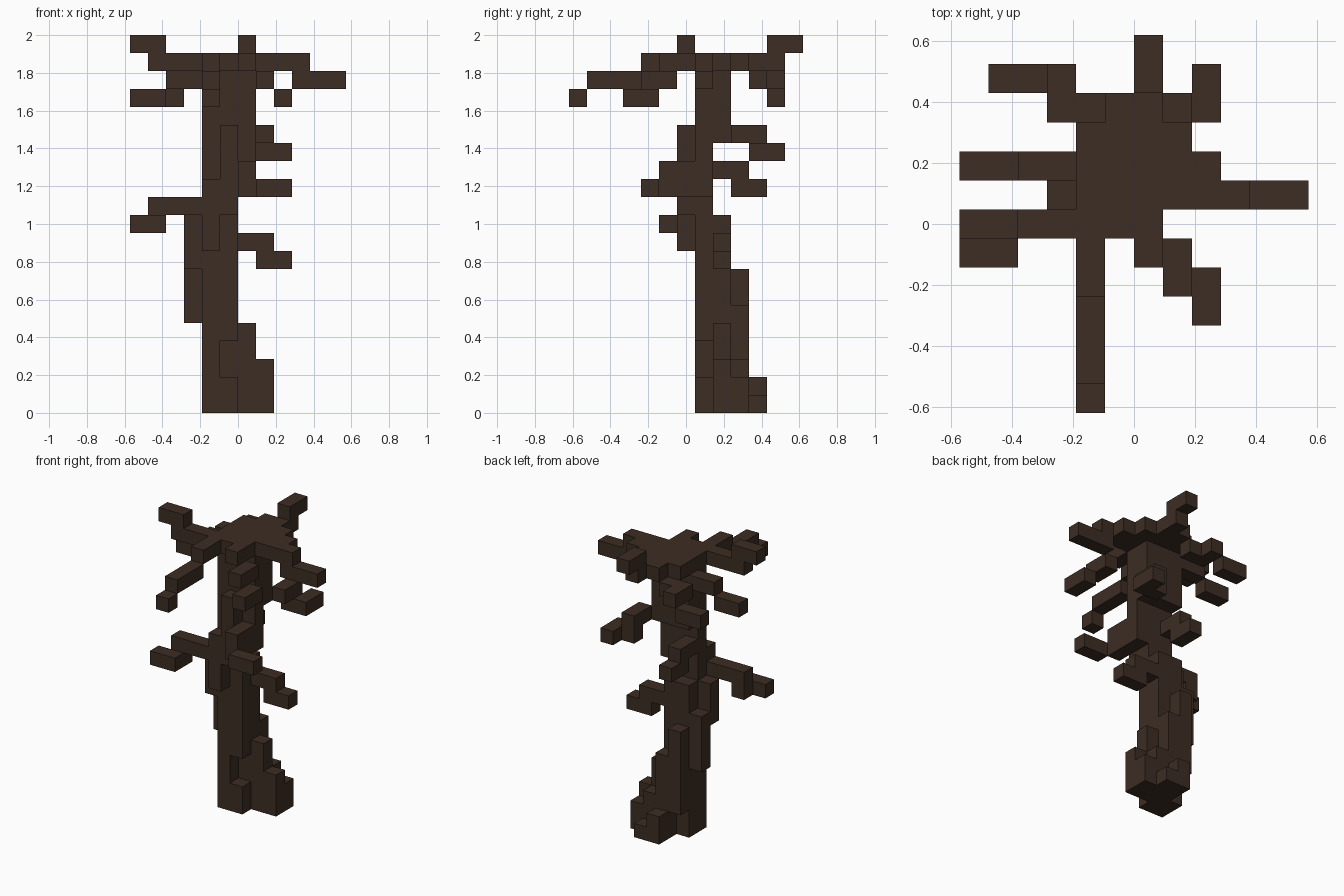
import bpy, bmesh
from mathutils import Vector

cube = bpy.data.objects.get("Cube")
if cube:
    bpy.data.objects.remove(cube, do_unlink=True)

UNIT = 2 / 21          # side of one block
DEPTH_CENTRE = 6.5     # blocks from the front edge to the middle

bark = bpy.data.materials.new("dark_brown_bark")
bark.use_nodes = True
bark.diffuse_color = (0.045, 0.026, 0.017, 1)
bark.node_tree.nodes["Principled BSDF"].inputs["Base Color"].default_value = bark.diffuse_color

parts = {}
taken = set()


def blocks(part, x, y, z):
    """Add a box of blocks; each span is a single index or (first, last)."""
    def span(s):
        return range(s, s + 1) if isinstance(s, int) else range(s[0], s[1] + 1)
    for i in span(x):
        for j in span(y):
            for k in span(z):
                if (i, j, k) not in taken:
                    taken.add((i, j, k))
                    parts.setdefault(part, set()).add((i, j, k))


# Root flare: stepped columns around the foot
name = "root_flare"
blocks(name, (-2, -1), (7, 8), (0, 1))
blocks(name, 0, 8, (0, 4))
blocks(name, 0, 9, (0, 2))
blocks(name, 1, 8, (0, 2))
blocks(name, 1, 9, (0, 1))
blocks(name, -1, 9, (0, 5))
blocks(name, -2, 9, (2, 7))
blocks(name, -1, 10, (0, 1))
blocks(name, 0, 10, 0)

# Lower trunk with its side ridges
name = "lower_trunk"
blocks(name, -2, 7, (2, 11))
blocks(name, -1, 7, (4, 11))
blocks(name, (-2, -1), 8, (2, 10))
blocks(name, -3, 8, (5, 8))
blocks(name, -3, 7, (8, 10))
blocks(name, -2, 6, (9, 12))
blocks(name, -1, 6, (11, 15))

# Upper trunk
name = "upper_trunk"
blocks(name, (-2, 0), 7, (12, 18))
blocks(name, (-2, 0), 8, (15, 18))
blocks(name, 0, 6, (12, 13))

# Low branches
name = "low_left_branch"
blocks(name, 0, 8, 9)
blocks(name, (1, 2), 8, 8)
blocks(name, 1, 8, 9)

name = "low_right_branch"
blocks(name, (-5, -3), 6, 11)
blocks(name, -5, 6, 10)
blocks(name, (-6, -5), 5, 10)

# Middle branches
name = "middle_front_branch"
blocks(name, 0, 5, (12, 13))
blocks(name, (1, 2), 4, 12)

name = "middle_back_branch"
blocks(name, -2, (8, 9), 13)
blocks(name, -2, (9, 10), 12)

name = "middle_left_branch"
blocks(name, 1, (9, 10), 15)
blocks(name, (1, 2), 10, 14)
blocks(name, 2, 11, 14)

# Flat crown
name = "crown"
blocks(name, (-2, 0), (6, 9), 19)
blocks(name, 1, (7, 9), 19)
blocks(name, (-1, 0), 10, 19)

# Branches that spread from the crown
name = "long_front_branch"
blocks(name, -2, (4, 5), 19)
blocks(name, -2, (1, 3), 18)
blocks(name, -2, 0, 17)

name = "front_left_branch"
blocks(name, 0, 5, 19)
blocks(name, 1, (4, 5), 18)
blocks(name, 2, (3, 4), 17)

name = "left_branch"
blocks(name, 2, (7, 8), 19)
blocks(name, 3, 7, 19)
blocks(name, (3, 5), 7, 18)

name = "raised_back_branch"
blocks(name, 0, 11, 19)
blocks(name, 0, (11, 12), 20)

name = "raised_right_branch"
blocks(name, (-5, -3), 6, 19)
blocks(name, (-6, -5), 6, 20)

name = "drooping_right_branch"
blocks(name, (-4, -3), 8, 18)
blocks(name, (-6, -5), 8, 17)

name = "back_right_branch"
blocks(name, (-3, -2), 10, 18)
blocks(name, -3, 11, 18)
blocks(name, (-5, -4), 11, 17)


# Skin every part with only its exposed block faces
def build(part, cells):
    bm = bmesh.new()
    for cell in cells:
        for axis in range(3):
            for side in (0, 1):
                step = list(cell)
                step[axis] += 2 * side - 1
                if tuple(step) in taken:
                    continue
                a, b = (axis + 1) % 3, (axis + 2) % 3
                corners = []
                for da, db in ((0, 0), (1, 0), (1, 1), (0, 1)):
                    p = Vector(cell)
                    p[axis] += side
                    p[a] += da
                    p[b] += db
                    p.y -= DEPTH_CENTRE
                    corners.append(bm.verts.new(p * UNIT))
                bm.faces.new(corners if side else corners[::-1])
    bmesh.ops.remove_doubles(bm, verts=bm.verts, dist=UNIT / 100)
    bmesh.ops.dissolve_limit(bm, angle_limit=0.01, verts=bm.verts, edges=bm.edges)
    mesh = bpy.data.meshes.new(part)
    bm.to_mesh(mesh)
    bm.free()
    mesh.materials.append(bark)
    bpy.context.collection.objects.link(bpy.data.objects.new(part, mesh))


for part, cells in parts.items():
    build(part, cells)
